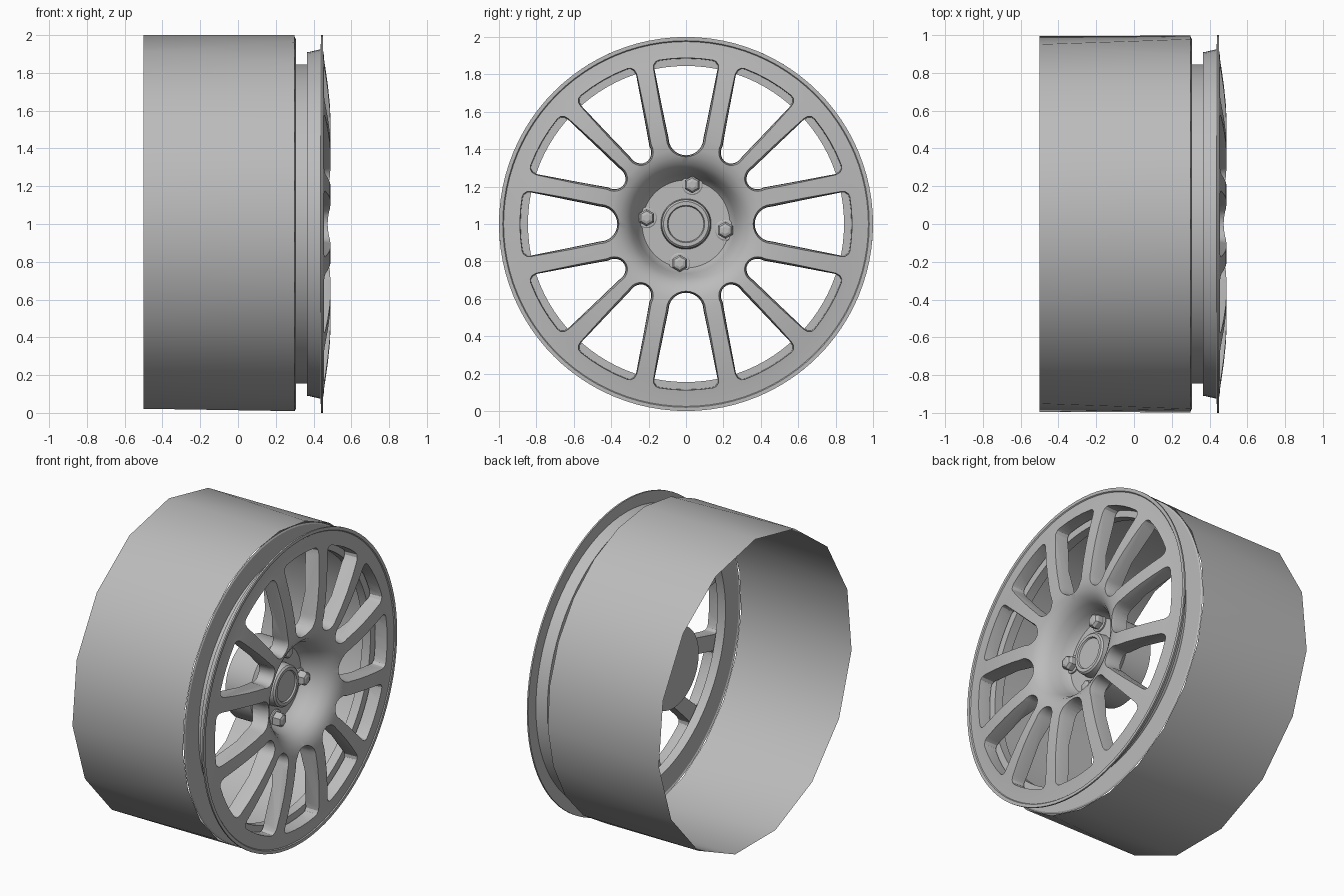
import bpy, bmesh
from math import radians, sin, cos, pi

default = bpy.data.objects.get("Cube")
if default:
    bpy.data.objects.remove(default, do_unlink=True)

grey = bpy.data.materials.new("wheel_grey")
grey.use_nodes = True
colour = (0.5, 0.5, 0.5, 1)
grey.diffuse_color = colour
grey.node_tree.nodes["Principled BSDF"].inputs["Base Color"].default_value = colour


def finish(bm, name):
    bmesh.ops.recalc_face_normals(bm, faces=bm.faces)
    mesh = bpy.data.meshes.new(name)
    bm.to_mesh(mesh)
    bm.free()
    mesh.materials.append(grey)
    ob = bpy.data.objects.new(name, mesh)
    bpy.context.collection.objects.link(ob)
    return ob


def activate(ob):
    bpy.ops.object.select_all(action='DESELECT')
    ob.select_set(True)
    bpy.context.view_layer.objects.active = ob


def smooth(ob, angle=30):
    activate(ob)
    bpy.ops.object.shade_smooth_by_angle(angle=radians(angle))


def lathe(name, profile, steps, cy=0, cz=1):
    """Spin (radius, x) points about the axle direction."""
    bm = bmesh.new()
    vs = [bm.verts.new((x, cy, cz + r)) for r, x in profile]
    es = [bm.edges.new(pair) for pair in zip(vs, vs[1:])]
    bmesh.ops.spin(bm, geom=vs + es, cent=(0, cy, cz), axis=(1, 0, 0),
                   angle=2 * pi, steps=steps)
    bmesh.ops.remove_doubles(bm, verts=bm.verts, dist=1e-5)
    return finish(bm, name)


# Barrel: coarse open back edge stitched to a finer front edge
def ring(bm, count, x):
    vs = [bm.verts.new((x, sin(2 * pi * k / count), 1 + cos(2 * pi * k / count)))
          for k in range(count)]
    return vs + vs[:1]


BACK, FRONT = 15, 23
bm = bmesh.new()
a, b = ring(bm, BACK, -0.5), ring(bm, FRONT, 0.3)
i = j = 0
while i < BACK or j < FRONT:
    if (i + 1) / BACK <= (j + 1) / FRONT:
        bm.faces.new((a[i], a[i + 1], b[j]))
        i += 1
    else:
        bm.faces.new((a[i], b[j + 1], b[j]))
        j += 1
smooth(finish(bm, "barrel"))

# Recessed neck joining barrel and face
neck = lathe("rim_neck", [(0.99, 0.3), (0.98, 0.306), (0.845, 0.306),
                          (0.845, 0.365), (0.91, 0.365), (0.911, 0.373)], 96)
smooth(neck)

# Solid wheel face: hub block, spoke backs, rim flange, crowned front, dished hub
face = lathe("spoked_face", [
    (0, 0.09), (0.26, 0.09), (0.26, 0.27), (0.32, 0.34), (0.4, 0.38), (0.6, 0.4),
    (0.82, 0.372), (0.91, 0.372), (0.925, 0.437), (1, 0.44), (1, 0.45),
    (0.98, 0.45), (0.975, 0.444), (0.92, 0.45), (0.85, 0.462), (0.75, 0.476),
    (0.65, 0.486), (0.55, 0.491), (0.46, 0.491), (0.4, 0.486), (0.36, 0.475),
    (0.32, 0.45), (0.29, 0.41), (0.265, 0.35), (0.25, 0.31), (0.235, 0.29),
    (0.135, 0.29), (0.13, 0.345), (0.12, 0.355), (0.1, 0.355), (0.095, 0.345),
    (0, 0.345)], 96)


# Openings between the twelve spokes
def opening(inner, width, shift, inset):
    """Outline as (along, across) points: round inner end, arced outer end."""
    start = 0.46
    pts = []
    for k in range(13):
        t = -pi / 2 + pi * k / 12
        pts.append((start - (start - inner - inset) * cos(t),
                    shift * start - (width - inset) * sin(t)))
    half = radians(12.5) - inset / 0.88
    corner = [(0.855, 1), (0.88, 0.975), (0.895, 0.9), (0.9, 0.8), (0.9, 0.4)]
    arc = [(r, -s * half) for r, s in corner] + [(0.9, 0)]
    arc += [(r, s * half) for r, s in reversed(corner)]
    pts += [((r - inset) * cos(t), (r - inset) * sin(t)) for r, t in arc]
    return pts


bm = bmesh.new()
for n in range(12):
    turn = n * pi / 6
    if n % 3 == 0:
        shape = (0.352, 0.108, 0)
    else:
        shape = (0.378, 0.074, radians(2.5 if n % 3 == 1 else -2.5))
    loops = []
    for x, inset in ((0.2, 0.022), (0.455, 0.012), (0.55, -0.012)):
        loops.append([bm.verts.new((x, u * cos(turn) - v * sin(turn),
                                    1 + u * sin(turn) + v * cos(turn)))
                      for u, v in opening(*shape, inset)])
    for low, high in zip(loops, loops[1:]):
        for k in range(len(low)):
            bm.faces.new((low[k - 1], low[k], high[k], high[k - 1]))
    bm.faces.new(loops[0])
    bm.faces.new(loops[-1])
cutter = finish(bm, "opening_cutter")
cutter.hide_render = True

activate(face)
cut = face.modifiers.new("openings", 'BOOLEAN')
cut.operation = 'DIFFERENCE'
cut.solver = 'EXACT'
cut.object = cutter
bpy.ops.object.modifier_apply(modifier=cut.name)
bpy.data.objects.remove(cutter, do_unlink=True)
smooth(face)

# Four lug nuts on round seats
for n in range(4):
    t = radians(-9 + 90 * n)
    y, z = 0.213 * cos(t), 1 + 0.213 * sin(t)
    seat = lathe(f"lug_seat_{n + 1}", [(0.056, 0.28), (0.056, 0.298),
                                       (0.05, 0.302), (0, 0.302)], 24, y, z)
    smooth(seat)
    lathe(f"lug_nut_{n + 1}", [(0.046, 0.295), (0.046, 0.335), (0.036, 0.35),
                               (0.02, 0.356), (0, 0.356)], 6, y, z)
